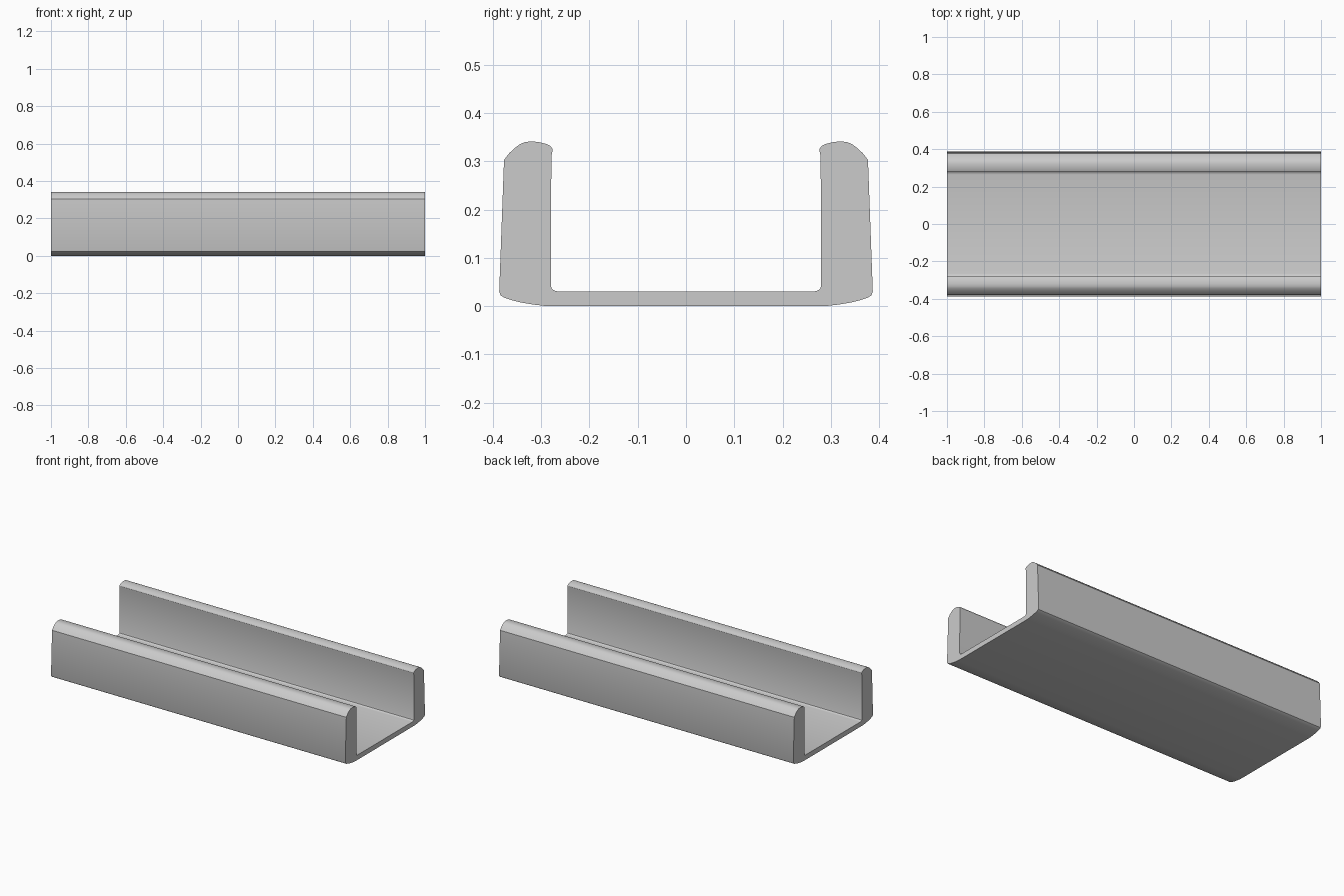
import bpy, bmesh
from math import radians

if "Cube" in bpy.data.objects:
    bpy.data.objects.remove(bpy.data.objects["Cube"])

# Right half of the channel cross-section (y, z): underside, outer wall, rounded lip, inner wall, floor
half = [
    (0.29, 0.0), (0.315, 0.003), (0.34, 0.007), (0.36, 0.012), (0.376, 0.017),
    (0.384, 0.022), (0.387, 0.03),
    (0.377, 0.303), (0.366, 0.317), (0.354, 0.328), (0.343, 0.336), (0.333, 0.34),
    (0.32, 0.341), (0.306, 0.34), (0.29, 0.336), (0.281, 0.332), (0.277, 0.326),
    (0.277, 0.32), (0.279, 0.31),
    (0.280, 0.042), (0.278, 0.036), (0.273, 0.032), (0.264, 0.03),
]
profile = half + [(-y, z) for y, z in reversed(half)]

# Extrude the mirrored cross-section along x
bm = bmesh.new()
start = bm.faces.new([bm.verts.new((-1, y, z)) for y, z in profile])
result = bmesh.ops.extrude_face_region(bm, geom=[start], use_keep_orig=True)
moved = [v for v in result["geom"] if isinstance(v, bmesh.types.BMVert)]
bmesh.ops.translate(bm, verts=moved, vec=(2, 0, 0))
bmesh.ops.recalc_face_normals(bm, faces=bm.faces)

mesh = bpy.data.meshes.new("channel_rail")
bm.to_mesh(mesh)
bm.free()
rail = bpy.data.objects.new("channel_rail", mesh)
bpy.context.collection.objects.link(rail)

# Smooth the rounded edges, keep the ends crisp
bpy.context.view_layer.objects.active = rail
rail.select_set(True)
bpy.ops.object.shade_smooth_by_angle(angle=radians(30))
